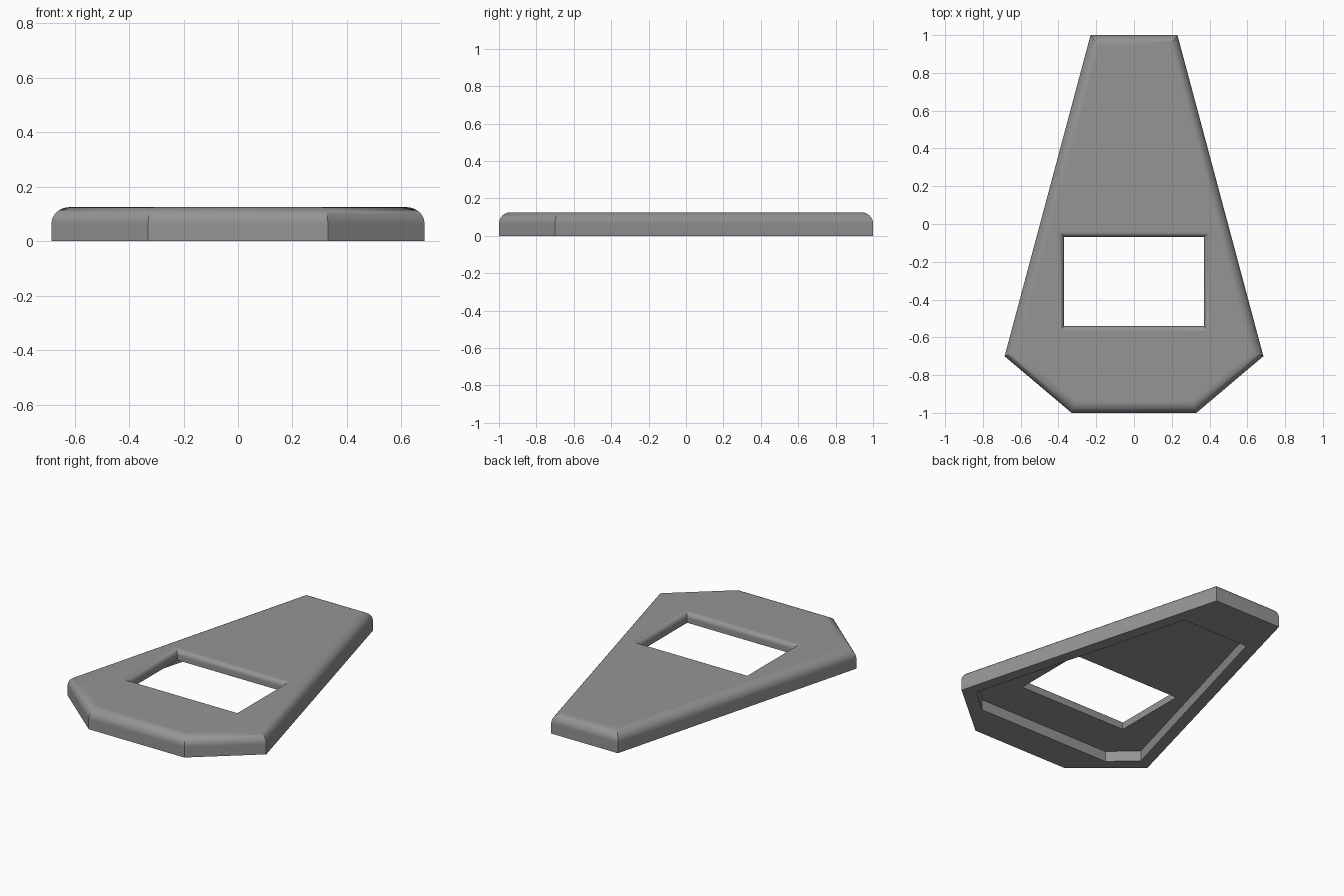
import bpy, bmesh, math
from mathutils import Vector

if "Cube" in bpy.data.objects:
    bpy.data.objects.remove(bpy.data.objects["Cube"])

HEIGHT, CEILING = 0.125, 0.065
OUTER_R, WINDOW_R, STEPS = 0.06, 0.03, 8


def mirrored(half):
    """Closed outline from its right half, listed back to front."""
    return [Vector(p) for p in half] + [Vector((-x, y)) for x, y in reversed(half)]


def inset(points, d):
    """Mitred inset of a clockwise outline (negative d grows it)."""
    result = []
    for i, p in enumerate(points):
        a = (p - points[i - 1]).normalized()
        b = (points[(i + 1) % len(points)] - p).normalized()
        na, nb = Vector((a.y, -a.x)), Vector((b.y, -b.x))
        result.append(p + (na + nb) * d / (1 + na.dot(nb)))
    return result


outline = mirrored([(0.23, 1.0), (0.685, -0.7), (0.33, -1.0)])
recess = mirrored([(0.228, 0.715), (0.605, -0.66), (0.455, -0.795)])
window = mirrored([(0.37, -0.07), (0.37, -0.54)])

bm = bmesh.new()


def ring(points, z):
    verts = [bm.verts.new((p.x, p.y, z)) for p in points]
    for i, v in enumerate(verts):
        bm.edges.new((verts[i - 1], v))
    return verts


def wall(rings):
    for lo, hi in zip(rings, rings[1:]):
        for i in range(len(lo)):
            bm.faces.new((lo[i - 1], lo[i], hi[i], hi[i - 1]))


def flat(outer, inner):
    """Flat face between two closed rings."""
    edges = [bm.edges.get((r[i - 1], r[i])) for r in (outer, inner) for i in range(len(r))]
    bmesh.ops.triangle_fill(bm, use_beauty=True, use_dissolve=False, edges=edges)


def rounded(points, r, sign):
    """Quarter-round rings rising from a vertical wall to the top."""
    rings = []
    for k in range(STEPS + 1):
        t = math.pi / 2 * k / STEPS
        rings.append(ring(inset(points, sign * r * (1 - math.cos(t))),
                          HEIGHT - r + r * math.sin(t)))
    return rings


# Outer wall with rounded top edge
outer = [ring(outline, 0)] + rounded(outline, OUTER_R, 1)
wall(outer)
# Window wall with rounded top edge
hole = [ring(window, CEILING)] + rounded(window, WINDOW_R, -1)
wall(hole)
# Recess in the underside
pocket = [ring(recess, 0), ring(recess, CEILING)]
wall(pocket)
# Top, bottom rim and recess ceiling
flat(outer[-1], hole[-1])
flat(outer[0], pocket[0])
flat(pocket[1], hole[0])
bmesh.ops.recalc_face_normals(bm, faces=bm.faces[:])

mesh = bpy.data.meshes.new("cover_plate")
bm.to_mesh(mesh)
bm.free()
plate = bpy.data.objects.new("cover_plate", mesh)
bpy.context.collection.objects.link(plate)

grey = bpy.data.materials.new("mid_grey")
grey.diffuse_color = (0.3, 0.3, 0.3, 1)
grey.use_nodes = True
grey.node_tree.nodes["Principled BSDF"].inputs["Base Color"].default_value = grey.diffuse_color
mesh.materials.append(grey)

# Smooth roundings, crisp corners, flat top
bpy.context.view_layer.objects.active = plate
plate.select_set(True)
bpy.ops.object.shade_smooth_by_angle(angle=math.radians(30))
weighted = plate.modifiers.new("flat_faces", 'WEIGHTED_NORMAL')
weighted.keep_sharp = True
